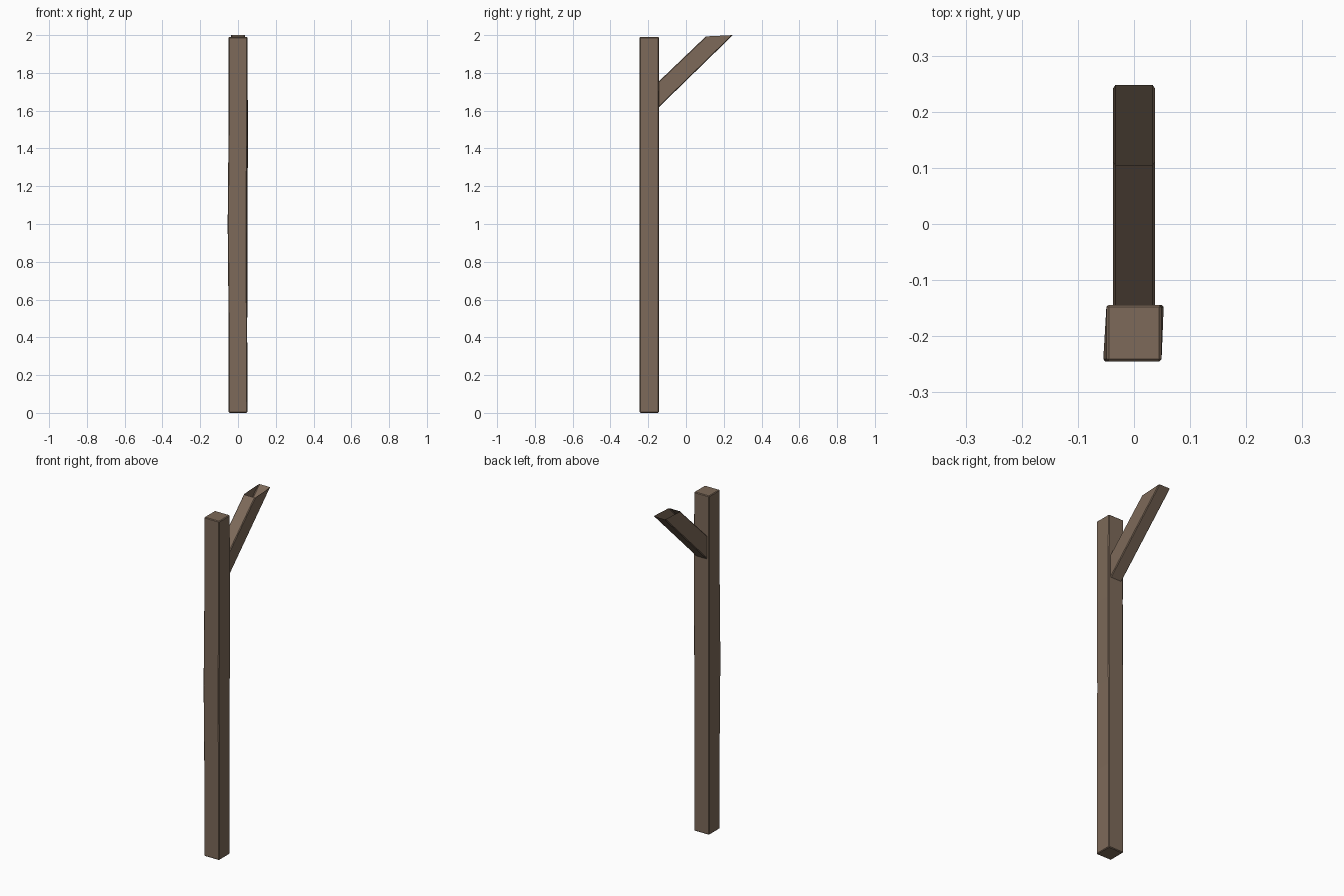
import bpy, bmesh

if "Cube" in bpy.data.objects:
    bpy.data.objects.remove(bpy.data.objects["Cube"])

wood = bpy.data.materials.new("weathered brown wood")
wood.diffuse_color = (0.205, 0.143, 0.1, 1)
wood.use_nodes = True
wood.node_tree.nodes["Principled BSDF"].inputs["Base Color"].default_value = wood.diffuse_color


def loft(name, rings, caps, bevel):
    """Join four-cornered rings into a tube, capped if asked, with worn edges."""
    bm = bmesh.new()
    loops = [[bm.verts.new(p) for p in ring] for ring in rings]
    for a, b in zip(loops, loops[1:]):
        for i in range(4):
            j = (i + 1) % 4
            bm.faces.new((a[i], a[j], b[j], b[i]))
    if caps:
        bm.faces.new(loops[0][::-1])
        bm.faces.new(loops[-1])
    bmesh.ops.recalc_face_normals(bm, faces=bm.faces)
    me = bpy.data.meshes.new(name)
    bm.to_mesh(me)
    bm.free()
    me.materials.append(wood)
    ob = bpy.data.objects.new(name, me)
    bpy.context.collection.objects.link(ob)
    mod = ob.modifiers.new("worn_edges", 'BEVEL')
    mod.width = bevel
    mod.segments = 1
    mod.limit_method = 'ANGLE'
    mod.angle_limit = 0.7
    return ob


# Upright post: slightly uneven square timber
# per ring: height, x shift of front-left, front-right, back-right, back-left
levels = [(0, 0, 0, 0, 0), (0.5, -0.001, -0.001, 0, 0),
          (1.0, -0.006, -0.003, 0.001, 0), (1.5, -0.001, 0, 0.004, 0.001),
          (1.99, 0, 0, 0, 0)]
base = [(-0.049, -0.245), (0.049, -0.245), (0.049, -0.144), (-0.049, -0.144)]
post = [[(x + d, y, z) for (x, y), d in zip(base, shifts)]
        for z, *shifts in levels]
loft("upright_post", post, True, 0.004)

# Slanted brace: hollow, open at its cut ends
w = 0.037
low = [(-w, -0.147, 1.752), (w, -0.147, 1.752), (w, -0.147, 1.615), (-w, -0.147, 1.615)]
high = [(-w, 0.105, 1.993), (w, 0.105, 1.993), (w, 0.248, 2.0), (-w, 0.248, 2.0)]
loft("slanted_brace", [low, high], False, 0.004)
